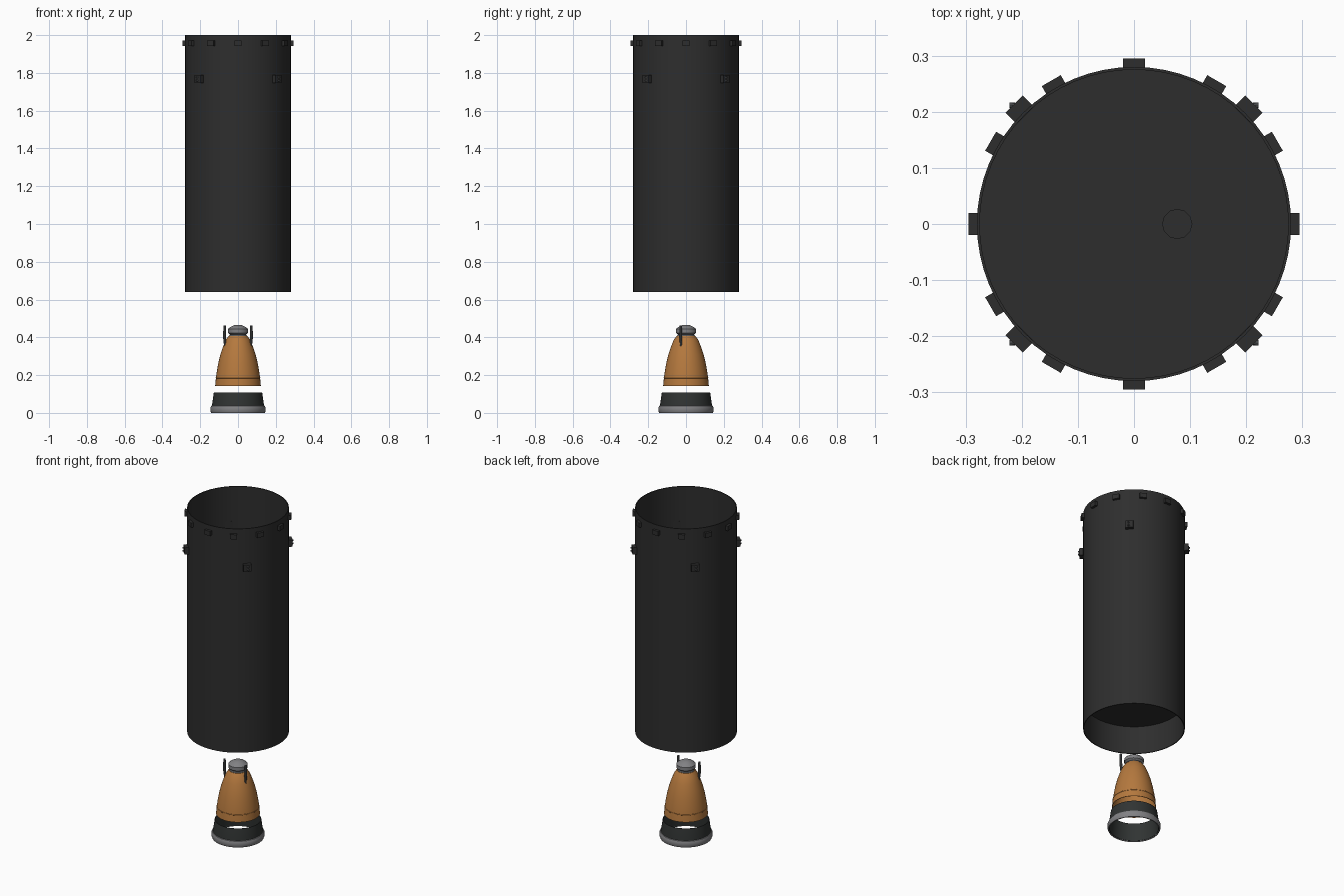
import bpy, bmesh, math
from mathutils import Matrix, Vector

if "Cube" in bpy.data.objects:
    bpy.data.objects.remove(bpy.data.objects["Cube"])


def material(name, rgb):
    m = bpy.data.materials.new(name)
    m.diffuse_color = (*rgb, 1)
    m.use_nodes = True
    m.node_tree.nodes["Principled BSDF"].inputs["Base Color"].default_value = m.diffuse_color
    return m


BLACK = material("matte black", (0.027, 0.027, 0.027))
CHARCOAL = material("charcoal", (0.030, 0.034, 0.033))
COPPER = material("copper orange", (0.46, 0.19, 0.048))
GREY = material("mid grey", (0.22, 0.22, 0.23))
DARK = material("dark grey", (0.09, 0.095, 0.10))


def finish(name, bm, mat, smooth=True):
    bmesh.ops.recalc_face_normals(bm, faces=bm.faces)
    me = bpy.data.meshes.new(name)
    bm.to_mesh(me)
    bm.free()
    me.materials.append(mat)
    ob = bpy.data.objects.new(name, me)
    bpy.context.collection.objects.link(ob)
    if smooth:
        bpy.ops.object.select_all(action='DESELECT')
        ob.select_set(True)
        bpy.context.view_layer.objects.active = ob
        bpy.ops.object.shade_smooth_by_angle(angle=math.radians(30))
    return ob


def lathe(name, profile, mat, n=64, closed=False):
    """Spin (radius, z) points around the z axis; closed joins last to first."""
    bm = bmesh.new()
    rings = []
    for r, z in profile:
        if r == 0:
            rings.append([bm.verts.new((0, 0, z))] * n)
        else:
            rings.append([bm.verts.new((r * math.cos(math.tau * i / n),
                                        r * math.sin(math.tau * i / n), z))
                          for i in range(n)])
    pairs = list(zip(rings, rings[1:]))
    if closed:
        pairs.append((rings[-1], rings[0]))
    for a, b in pairs:
        for i in range(n):
            j = (i + 1) % n
            bm.faces.new(dict.fromkeys((a[i], a[j], b[j], b[i])))
    return finish(name, bm, mat)


def add_box(bm, centre, size, angle=0):
    """Box placed in a frame turned about z, so x points outward."""
    m = (Matrix.Rotation(angle, 4, 'Z') @ Matrix.Translation(centre)
         @ Matrix.Diagonal((*size, 1)))
    bmesh.ops.create_cube(bm, size=1, matrix=m)


def add_rod(bm, p, q, r1, r2, n=10):
    p, q = Vector(p), Vector(q)
    d = q - p
    m = Matrix.Translation((p + q) / 2) @ d.to_track_quat('Z', 'Y').to_matrix().to_4x4()
    bmesh.ops.create_cone(bm, cap_ends=True, segments=n, radius1=r1, radius2=r2,
                          depth=d.length, matrix=m)


# Open cylinder shell and its inner deck
lathe("interstage_shell", [(0.28, 0.64), (0.28, 2.0), (0.275, 2.0), (0.275, 0.64)],
      BLACK, closed=True)
lathe("inner_deck", [(0, 0.81), (0.276, 0.81), (0.276, 0.82), (0, 0.82)], BLACK)

# Round port on the deck
bm = bmesh.new()
add_rod(bm, (0.077, 0, 0.82), (0.077, 0, 0.828), 0.027, 0.027, 12)
finish("deck_port", bm, BLACK)

# Twelve latches around the top rim
bm = bmesh.new()
for i in range(12):
    add_box(bm, (0.286, 0, 1.957), (0.018, 0.039, 0.028), math.radians(30 * i))
finish("rim_latches", bm, BLACK, False)

# Four thruster boxes on the diagonals, with small outlets
boxes, outlets = bmesh.new(), bmesh.new()
for i in range(4):
    a = math.radians(45 + 90 * i)
    add_box(boxes, (0.288, 0, 1.768), (0.028, 0.044, 0.042), a)
    sx, sy = math.copysign(1, math.cos(a)), math.copysign(1, math.sin(a))
    for dz in (-0.009, 0.009):
        add_rod(outlets, (sx * 0.20, sy * 0.212, 1.768 + dz),
                (sx * 0.222, sy * 0.212, 1.768 + dz), 0.003, 0.005, 8)
finish("thruster_boxes", boxes, BLACK, False)
finish("thruster_outlets", outlets, DARK)

# Engine bell, an open thin-walled copper cone
bell = [(0.121, 0.143), (0.117, 0.185), (0.112, 0.22), (0.104, 0.265), (0.093, 0.31),
        (0.079, 0.352), (0.064, 0.388), (0.050, 0.407)]
lathe("engine_bell", bell + [(r - 0.003, z) for r, z in reversed(bell)],
      COPPER, closed=True)
lathe("bell_seam", [(0.1172, 0.183), (0.1182, 0.184), (0.1178, 0.187), (0.1168, 0.188)],
      COPPER, closed=True)

# Throat collar and chamber cap
lathe("engine_throat", [(0, 0.398), (0.052, 0.400), (0.044, 0.412), (0.041, 0.42),
                        (0, 0.42)], DARK, 24)
lathe("chamber_cap", [(0, 0.413), (0.040, 0.413), (0.054, 0.424), (0.054, 0.444),
                      (0.040, 0.455), (0.020, 0.465), (0, 0.466)], GREY, 16)

# Pair of side pipes
bm = bmesh.new()
for s in (-1, 1):
    add_rod(bm, (s * 0.069, -0.026, 0.352), (s * 0.071, -0.028, 0.40), 0.005, 0.008)
    add_rod(bm, (s * 0.071, -0.028, 0.40), (s * 0.071, -0.028, 0.463), 0.008, 0.007)
finish("side_pipes", bm, DARK)

# Lower skirt and rounded base ring
lathe("nozzle_skirt", [(0.139, 0.03), (0.128, 0.108), (0.125, 0.108), (0.135, 0.004),
                       (0.139, 0.004)], CHARCOAL, closed=True)
lathe("base_ring", [(0.137, 0.0), (0.142, 0.0), (0.146, 0.010), (0.146, 0.028),
                    (0.142, 0.037), (0.137, 0.039)], GREY, closed=True)
